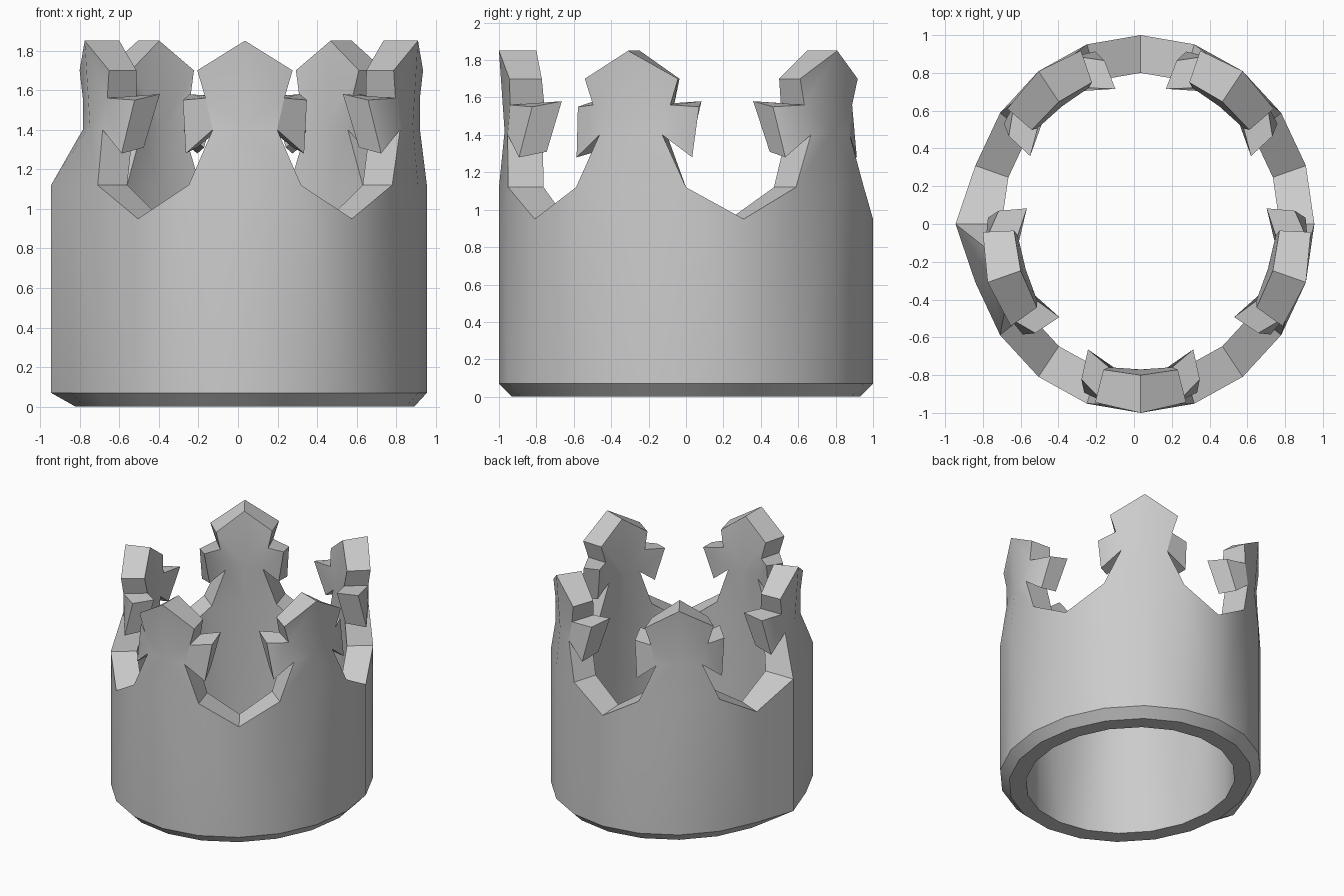
import bpy, bmesh, math

if "Cube" in bpy.data.objects:
    bpy.data.objects.remove(bpy.data.objects["Cube"])

# Half of one crown point: name -> (degrees from centre, z, outer radius, inner radius, inner z, inner degrees)
P = {
    "tip":    (0, 1.85, 1.00, .80, 1.85, 0),
    "should": (15.5, 1.70, .98, .80, 1.70, 15.5),
    "notch":  (13, 1.56, .965, .78, 1.57, 13.5),
    "wing_t": (22.5, 1.55, .89, .73, 1.58, 24.5),
    "wing_b": (20, 1.28, .95, .79, 1.31, 19.5),
    "neck":   (10.5, 1.40, .97, .78, 1.40, 10.5),
    "core":   (0, 1.42, .97, .77, 1.42, 0),
    "mid":    (0, 1.12, 1.00, .79, 1.12, 0),
    "side":   (18, 1.12, 1.00, .80, 1.12, 18),
    "trough": (36, .95, 1.00, .80, .96, 36),
    "b0": (0, .07, 1.00, .80, .07, 0),
    "b1": (18, .07, 1.00, .80, .07, 18),
    "b2": (36, .07, 1.00, .80, .07, 36),
    "f0": (0, 0, .93, .80, 0, 0),
    "f1": (18, 0, .93, .80, 0, 18),
    "f2": (36, 0, .93, .80, 0, 36),
}
FACES = ["tip should notch core", "core notch neck", "notch wing_t wing_b neck",
         "core neck side mid", "mid side b1 b0", "side trough b2 b1",
         "b0 b1 f1 f0", "b1 b2 f2 f1"]
RIM = "tip should notch wing_t wing_b neck side trough".split()
FOOT = "f0 f1 f2".split()

bm = bmesh.new()


def place(deg, r, z, point):
    """Slightly oval ring; the left point leans inward above its shoulders."""
    a = math.radians(deg)
    x, y = .035 + .92 * r * math.cos(a), r * math.sin(a)
    if point == 3 and z > 1.25:
        x += .065
    if x < -.87 and abs(y) < .05:
        x -= .06 * (r > .9)
    return x, y, z


# Five points, each made of two mirrored halves
for k in range(5):
    c = -90 + 72 * k
    point = 3 if k == 4 else k
    if k == 3:
        point = -1
    for s in (1, -1):
        out, inn = {}, {}
        for n, (d, z, ro, ri, zi, di) in P.items():
            out[n] = bm.verts.new(place(c + s * d, ro, z, point))
            inn[n] = bm.verts.new(place(c + s * di, ri, zi, point))
        for f in FACES:
            names = f.split()
            bm.faces.new([out[n] for n in names])
            bm.faces.new([inn[n] for n in reversed(names)])
        for chain in (RIM, FOOT):
            for a, b in zip(chain, chain[1:]):
                bm.faces.new([out[a], out[b], inn[b], inn[a]])

bmesh.ops.remove_doubles(bm, verts=bm.verts, dist=.002)
bmesh.ops.recalc_face_normals(bm, faces=bm.faces)

# Crown ring object
me = bpy.data.meshes.new("crown_ring")
bm.to_mesh(me)
bm.free()
ob = bpy.data.objects.new("crown_ring", me)
bpy.context.collection.objects.link(ob)
bpy.context.view_layer.objects.active = ob
ob.select_set(True)
bpy.ops.object.shade_smooth_by_angle(angle=math.radians(30))
